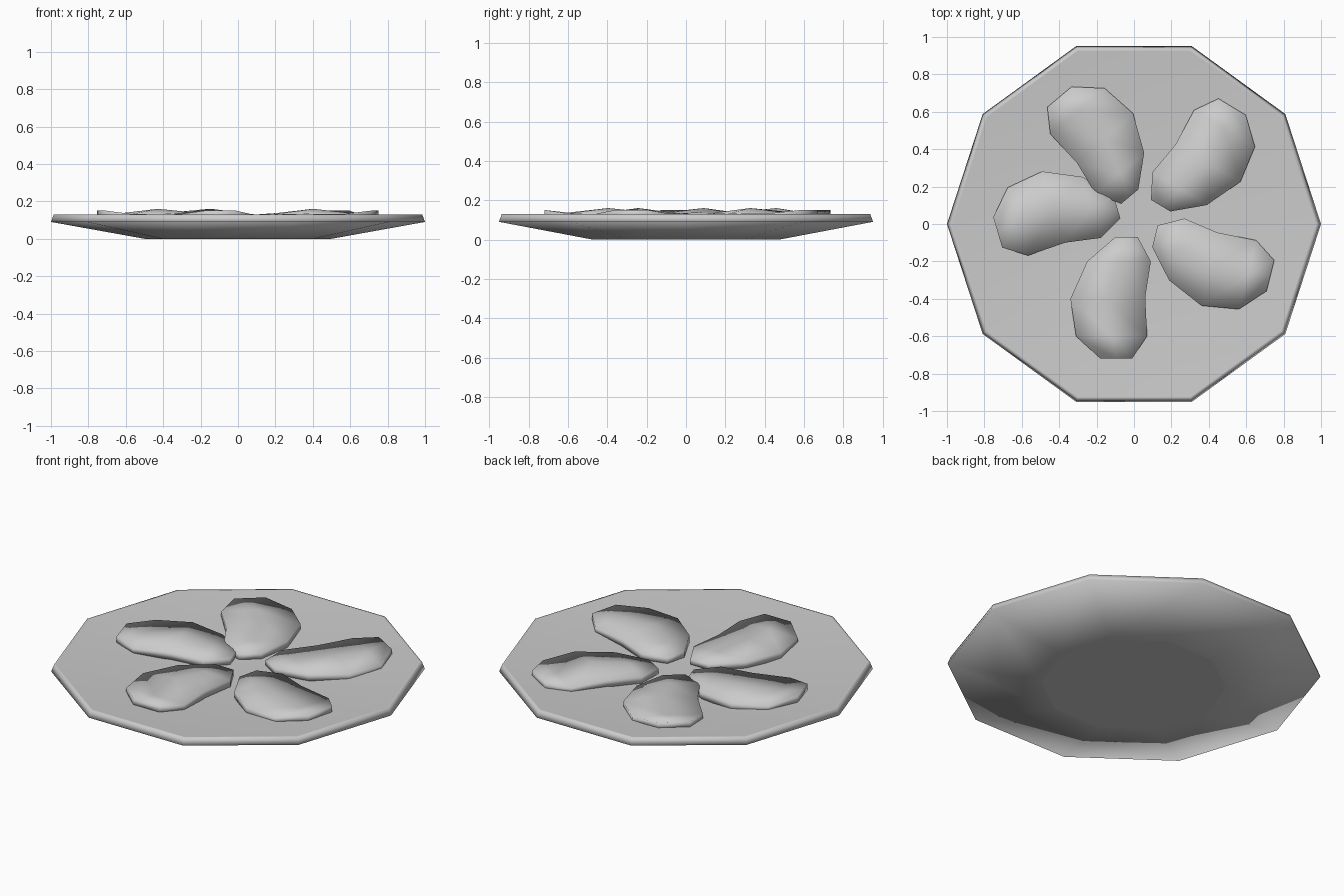
import bpy, bmesh
from math import cos, sin, pi, radians

if "Cube" in bpy.data.objects:
    bpy.data.objects.remove(bpy.data.objects["Cube"])


def finish(name, bm, loc=(0, 0, 0), rot=0.0):
    bmesh.ops.recalc_face_normals(bm, faces=bm.faces)
    for f in bm.faces:
        f.smooth = True
    me = bpy.data.meshes.new(name)
    bm.to_mesh(me)
    bm.free()
    ob = bpy.data.objects.new(name, me)
    bpy.context.collection.objects.link(ob)
    ob.location = loc
    ob.rotation_euler.z = rot
    return ob


def bridge(bm, a, b, closed=True):
    n = len(a)
    for i in range(n if closed else n - 1):
        j = (i + 1) % n
        bm.faces.new((a[i], a[j], b[j], b[i]))


# Ten-sided plate: sloped underside, thin rim, shallow dish
SIDES = 10
profile = [(0.49, 0.0), (0.5, 0.0), (1.0, 0.09), (0.985, 0.13), (0.972, 0.129),
           (0.45, 0.092)]
bm = bmesh.new()
rings = [[bm.verts.new((r * cos(2 * pi * i / SIDES), r * sin(2 * pi * i / SIDES), z))
          for i in range(SIDES)] for r, z in profile]
for a, b in zip(rings, rings[1:]):
    bridge(bm, a, b)
bm.faces.new(rings[0])
bm.faces.new(rings[-1])
finish("plate", bm)

# Wavy slice, row by row from the tip to the outer end:
# left x, left y, right x, right y, edge z, middle z, underside z
rows = [(-0.10, -0.07, 0.02, -0.07, 0.125, 0.125, 0.088),
        (-0.25, -0.20, 0.09, -0.20, 0.130, 0.140, 0.088),
        (-0.34, -0.40, 0.06, -0.39, 0.134, 0.160, 0.089),
        (-0.31, -0.60, 0.07, -0.60, 0.132, 0.137, 0.100),
        (-0.18, -0.72, -0.01, -0.72, 0.150, 0.150, 0.108)]
cx, cy = -0.095, -0.397


def make_slice(name, px, py, deg):
    bm = bmesh.new()
    top, low = [], []
    for lx, ly, rx, ry, ze, zm, zb in rows:
        pts = [(lx, ly, ze), ((lx + rx) / 2, (ly + ry) / 2, zm), (rx, ry, ze)]
        top.append([bm.verts.new((x - cx, y - cy, z)) for x, y, z in pts])
        low.append([bm.verts.new((x - cx, y - cy, zb)) for x, y, z in pts])
    for grid in (top, low):
        for a, b in zip(grid, grid[1:]):
            bridge(bm, a, b, closed=False)

    def border(g):
        return (g[0] + [r[2] for r in g[1:]] + [g[-1][1]]
                + [r[0] for r in reversed(g[1:])])
    bridge(bm, border(top), border(low))
    finish(name, bm, (px, py, 0), radians(deg))


# Five slices fanned around the plate
placements = [(-0.095, -0.397, 0), (0.416, -0.198, 76), (0.358, 0.350, 149),
              (-0.191, 0.432, -140), (-0.419, 0.047, -73.5)]
for k, p in enumerate(placements):
    make_slice(f"slice_{k + 1}", *p)
